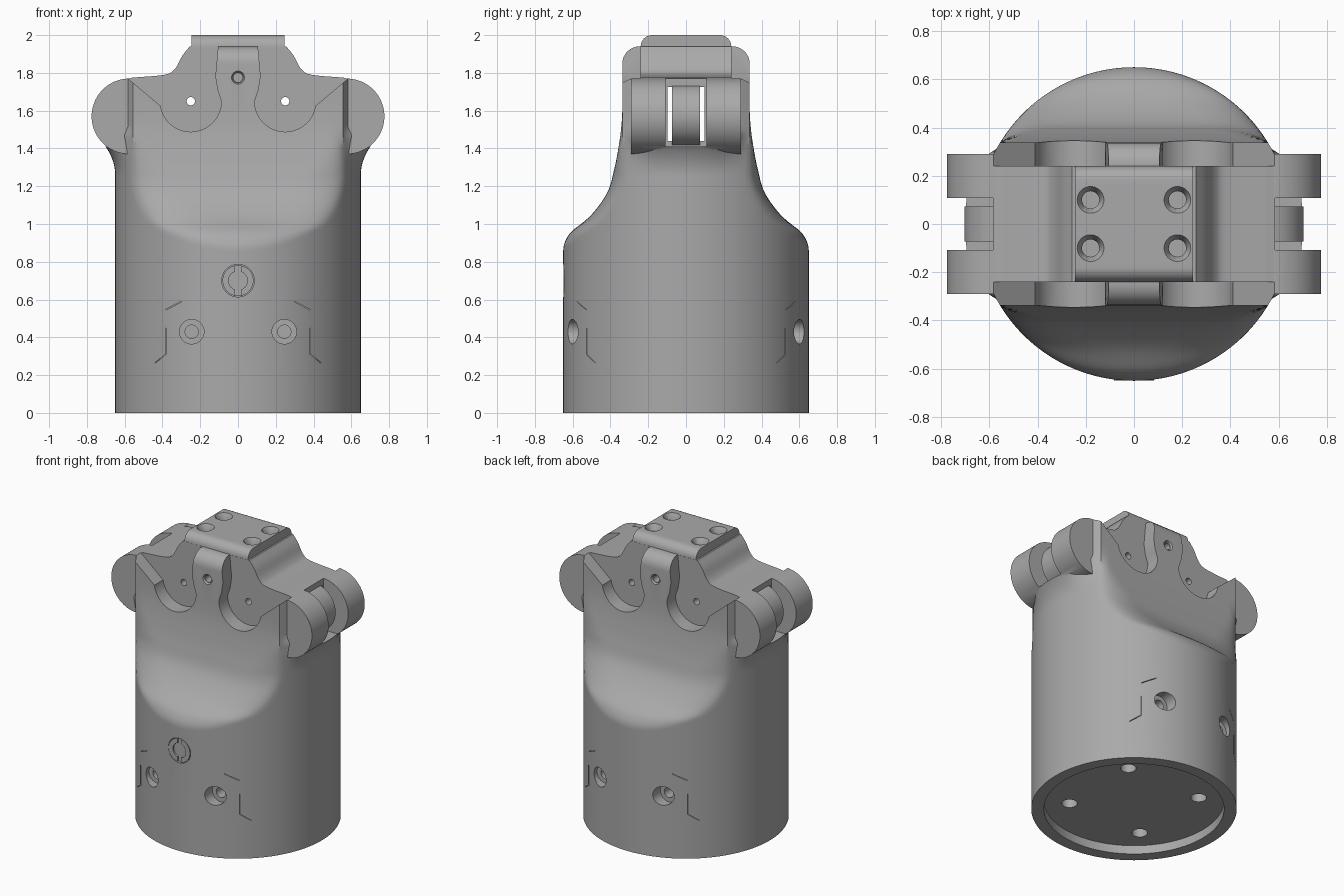
import bpy, bmesh, math
from mathutils import Vector

if "Cube" in bpy.data.objects:
    bpy.data.objects.remove(bpy.data.objects["Cube"], do_unlink=True)

grey = bpy.data.materials.new("matte grey")
grey.use_nodes = True
grey.diffuse_color = (0.4, 0.4, 0.4, 1)
grey.node_tree.nodes["Principled BSDF"].inputs["Base Color"].default_value = grey.diffuse_color


def finish(name, bm):
    bmesh.ops.recalc_face_normals(bm, faces=bm.faces)
    mesh = bpy.data.meshes.new(name)
    bm.to_mesh(mesh)
    bm.free()
    mesh.materials.append(grey)
    ob = bpy.data.objects.new(name, mesh)
    bpy.context.collection.objects.link(ob)
    return ob


def loft(name, rings):
    """Closed solid through rings of points."""
    bm = bmesh.new()
    loops = [[bm.verts.new(p) for p in ring] for ring in rings]
    for low, high in zip(loops, loops[1:]):
        for i in range(len(low)):
            bm.faces.new((low[i - 1], low[i], high[i], high[i - 1]))
    bm.faces.new(loops[0][::-1])
    bm.faces.new(loops[-1])
    return finish(name, bm)


def prism(name, pts, axis, a, b):
    """Extrude a (y,z) outline along x, or an (x,z) outline along y."""
    place = (lambda p, t: (t, *p)) if axis == "x" else (lambda p, t: (p[0], t, p[1]))
    return loft(name, [[place(p, t) for p in pts] for t in (a, b)])


def rod(name, start, end, r1, r2=None, sides=32):
    """Cylinder or cone between two points."""
    start, end = Vector(start), Vector(end)
    bm = bmesh.new()
    bmesh.ops.create_cone(bm, cap_ends=True, segments=sides, radius1=r1,
                          radius2=r1 if r2 is None else r2, depth=(end - start).length)
    bm.transform((end - start).to_track_quat("Z", "Y").to_matrix().to_4x4())
    bmesh.ops.translate(bm, vec=(start + end) / 2, verts=bm.verts)
    return finish(name, bm)


def box(name, x, y, z):
    return prism(name, [(x[0], z[0]), (x[1], z[0]), (x[1], z[1]), (x[0], z[1])], "y", *y)


def combine(ob, other, op="DIFFERENCE"):
    mod = ob.modifiers.new("cut", "BOOLEAN")
    mod.operation, mod.object, mod.solver = op, other, "EXACT"
    bpy.context.view_layer.objects.active = ob
    bpy.ops.object.modifier_apply(modifier=mod.name)
    bpy.data.objects.remove(other, do_unlink=True)


def arc(cx, cz, r, a, b, n=16):
    angles = [math.radians(a + (b - a) * i / n) for i in range(n + 1)]
    return [(cx + r * math.cos(t), cz + r * math.sin(t)) for t in angles]


def spline(pts, n=5):
    """Smooth curve through the points."""
    p = [Vector(q) for q in [pts[0], *pts, pts[-1]]]
    out = []
    for a, b, c, d in zip(p, p[1:], p[2:], p[3:]):
        for i in range(n):
            t = i / n
            out.append(tuple(0.5 * (2 * b + (c - a) * t + (2 * a - 5 * b + 4 * c - d) * t ** 2
                                    + (3 * b - a - 3 * c + d) * t ** 3)))
    return out + [tuple(pts[-1])]


def mirrored(half):
    return half + [(-u, v) for u, v in reversed(half)]


def clamp(t):
    return max(0, min(1, t))


# Body: a round section that narrows smoothly into a flat-sided neck
R, NECK = .65, .337
corner = math.asin(NECK / R)
quarter = [corner * i / 12 for i in range(12)]
quarter += [corner + (math.pi / 2 - corner) * i / 28 for i in range(28)]
angles = quarter + [math.pi / 2] + [math.pi - a for a in reversed(quarter[1:])]
angles += [a + math.pi for a in angles]


def section(h, z):
    blend = .13 * clamp((1.5 - z) / .25) + .0001
    flare = .1 * clamp((z - 1.26) / .21) ** 2 * clamp((1.52 - z) / .05)
    ring = []
    for a in angles:
        s = abs(math.sin(a))
        radius = R + flare * clamp((.5 - math.asin(min(1, s))) / .25)
        flat = h / max(s, .01)
        soft = max(blend - abs(radius - flat), 0) / blend
        r = min(radius, flat) - soft * soft * blend / 4
        ring.append((r * math.cos(a), r * math.sin(a), z))
    return ring


shoulder = spline([(1, .78), (.82, .84), (.72, .9), (.645, .95), (.52, 1.03), (.42, 1.16),
                   (.38, 1.29), (.355, 1.42), (.342, 1.52), (NECK, 1.6)], 6)
profile = [(1, 0)] + shoulder + arc(NECK - .09, 1.85, .09, 0, 90, 8)
body = loft("body", [section(h, z) for h, z in profile])

# Front outline trims the top into a saddle with rounded ends
lug_arc = arc(.575, 1.57, .2, -20, 90, 24)
saddle = spline([(.56, 1.775), (.39, 1.79), (.335, 1.82), (.295, 1.89), (.26, 1.935), (.24, 1.96)])
front = mirrored([(.8, -.1), (.8, 1.49)] + lug_arc + saddle)
combine(body, prism("front_outline", front, "y", -1, 1), "INTERSECT")

# Side lugs
lugs = mirrored([(.5, 1.39)] + arc(.575, 1.57, .2, -90, 90, 40) + [(.5, 1.77)])
combine(body, prism("lugs", lugs, "y", -.291, .291), "UNION")

# Raised mounting block on top
block = mirrored([(.24, 1.6)] + arc(.18, 1.94, .06, 0, 90, 8))
combine(body, prism("mounting_block", block, "x", -.245, .245), "UNION")

# Keyhole recesses that leave a central tab on the front and back
key = [(.6, 2.1), (.6, 1.785), (.41, 1.625)] + arc(.25, 1.65, .162, -10, -180, 28) \
    + [(.108, 1.71), (.12, 1.78), (.105, 1.945), (.105, 2.1)]
for sx in (-1, 1):
    for sy in (-1, 1):
        combine(body, prism("recess", [(sx * x, z) for x, z in key], "y", sy * .241, sy * .5))
    # Pin holes and open lug slots
    combine(body, rod("pin_hole", (sx * .25, -1, 1.65), (sx * .25, 1, 1.65), .022))
    combine(body, box("slot", sorted((sx * .585, sx * .9)), (-.108, .108), (1.41, 1.9)))
combine(body, box("channel", (-.9, .9), (-.098, .098), (1.44, 1.725)))

for sy in (-1, 1):
    # Tab holes with a shallow countersink
    combine(body, rod("tab_hole", (0, sy * .36, 1.775), (0, sy * .26, 1.775), .024))
    combine(body, rod("tab_dip", (0, sy * .34, 1.775), (0, sy * .325, 1.775), .036, .028))
    for sx in (-1, 1):
        # Screw holes around the base
        x = sx * .245
        combine(body, rod("screw_well", (x, sy * .7, .43), (x, sy * .54, .43), .065))
        combine(body, rod("screw_bore", (x, sy * .56, .43), (x, sy * .46, .43), .035))
        # Countersunk holes in the block
        x, y = sx * .18, sy * .1
        combine(body, rod("block_sink", (x, y, 2.001), (x, y, 1.965), .056, .036))
        combine(body, rod("block_bore", (x, y, 1.98), (x, y, 1.9), .036))
        # Holes in the underside
        combine(body, rod("base_hole", (sx * .29, sy * .29, -.1), (sx * .29, sy * .29, .16), .05))
        # Thin panel seams
        w = .004
        seams = [[(.38, .31), (.38, .45), (.38 + w, .45), (.38 + w, .31)],
                 [(.38, .31), (.38, .31 + w), (.44, .262 + w), (.44, .262)],
                 [(.38, .545), (.38, .545 + w), (.3, .587 + w), (.3, .587)]]
        for s in seams:
            combine(body, prism("seam", [(sx * x, z) for x, z in s], "y", sy * .47, sy * .8))

# Recess in the underside
combine(body, rod("base_recess", (0, 0, -.1), (0, 0, .06), .57, sides=96))

# Round plug on the front with a keyed socket
combine(body, rod("plug_well", (0, -.7, .7), (0, -.6, .7), .086, sides=48))
plug = rod("plug", (0, -.59, .7), (0, -.648, .7), .082, sides=48)
combine(plug, rod("plug_socket", (0, -.7, .7), (0, -.636, .7), .05))
combine(plug, box("plug_slot", (-.015, .015), (-.7, -.636), (.6, .8)))

# Rollers inside the lugs
parts = [body, plug]
for side_name, sx in (("left", 1), ("right", -1)):
    x = sx * .54
    parts.append(rod(side_name + "_roller", (x, -.073, 1.575), (x, .073, 1.575), .163, sides=48))

for ob in parts:
    bpy.ops.object.select_all(action="DESELECT")
    ob.select_set(True)
    bpy.context.view_layer.objects.active = ob
    bpy.ops.object.shade_smooth_by_angle(angle=math.radians(30))
